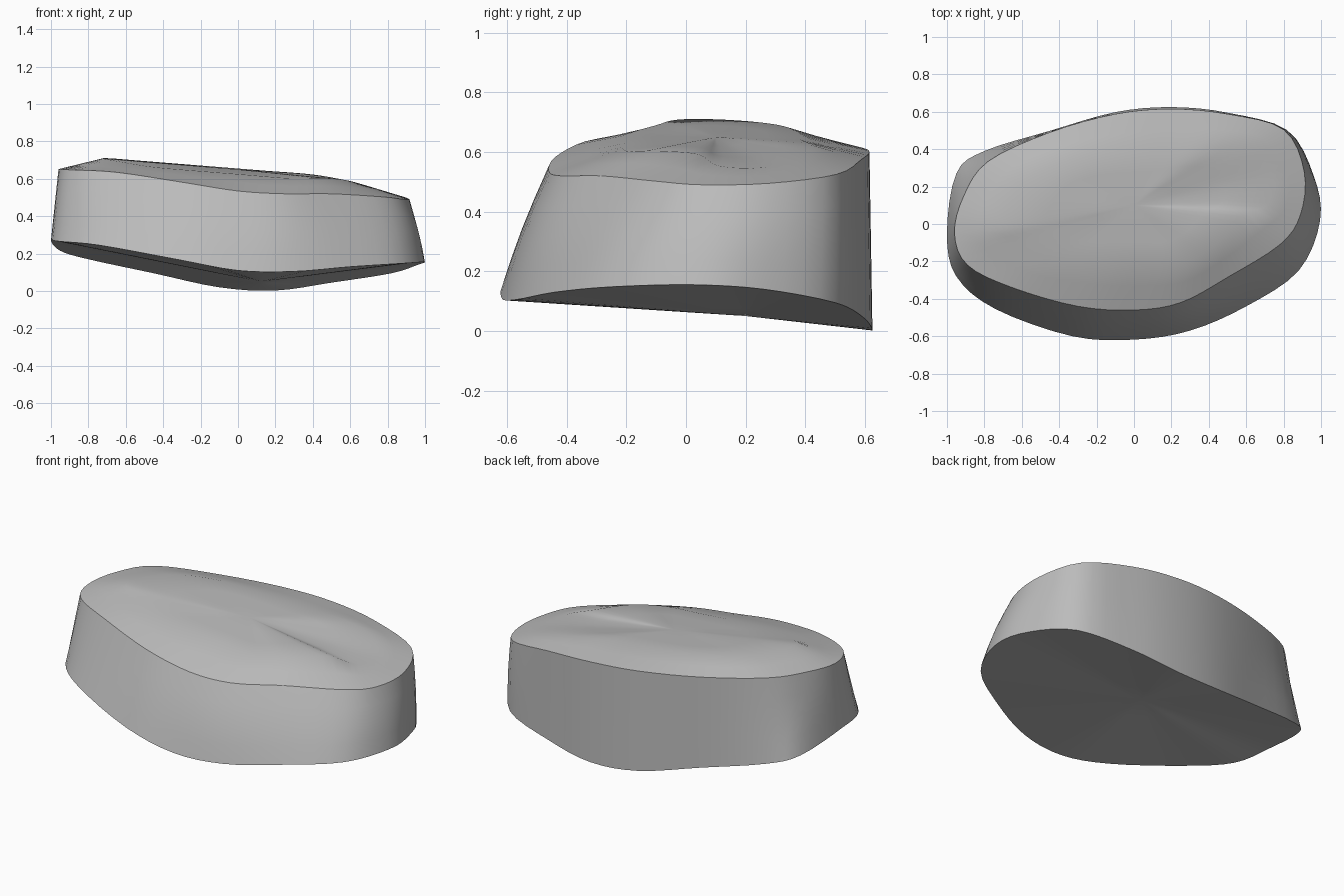
import bpy, bmesh, math
from mathutils import Vector

old = bpy.data.objects.get("Cube")
if old:
    bpy.data.objects.remove(old, do_unlink=True)

STEPS = 4  # smooth segments between neighbouring control points

# Matching control points around the three outlines
base_outline = [
    (-1, -.05, .27), (-.95, -.28, .265), (-.74, -.455, .245), (-.33, -.6, .17),
    (0, -.618, .11), (.3, -.57, .105), (.6, -.44, .13), (.88, -.25, .148),
    (.995, .02, .155), (.96, .26, .14), (.82, .5, .095), (.5, .595, .045),
    (.2, .625, .003), (-.1, .598, .02), (-.45, .498, .095), (-.8, .39, .17),
    (-.95, .27, .215)]
rim_outline = [
    (-.96, -.05, .65), (-.89, -.22, .648), (-.65, -.34, .635), (-.3, -.44, .582),
    (0, -.46, .535), (.25, -.42, .52), (.5, -.285, .52), (.78, -.11, .503),
    (.89, .05, .49), (.91, .28, .495), (.8, .505, .525), (.5, .588, .575),
    (.2, .615, .6), (-.1, .588, .615), (-.45, .49, .635), (-.78, .335, .66),
    (-.91, .15, .66)]
plateau_outline = [
    (-.72, -.03), (-.62, -.1), (-.45, -.19), (-.2, -.2), (.05, -.2), (.28, -.2),
    (.45, -.1), (.58, .04), (.72, .11), (.74, .26), (.6, .4), (.4, .42),
    (.15, .38), (-.1, .37), (-.35, .34), (-.55, .25), (-.68, .1)]


def plateau_height(x, y):
    """The plateau slopes down towards one end and towards the front."""
    return .655 - .08 * x - .2 * max(0, x - .5) + .15 * min(0, y)


def smooth_loop(points):
    """Closed Catmull-Rom curve through the control points."""
    pts = [Vector(p) for p in points]
    n = len(pts)
    loop = []
    for i in range(n):
        a, b, c, d = (pts[(i + k) % n] for k in (-1, 0, 1, 2))
        for s in range(STEPS):
            t = s / STEPS
            loop.append(b + (c - a) * t / 2
                        + (a * 2 - b * 5 + c * 4 - d) * t ** 2 / 2
                        + (b * 3 - a - c * 3 + d) * t ** 3 / 2)
    return loop


def blend(loop_a, loop_b, t, bulge=0):
    """Loop between two others, swollen towards the front and one end."""
    result = []
    for a, b in zip(loop_a, loop_b):
        p = a.lerp(b, t)
        out = Vector((p.x, p.y, 0)).normalized()
        result.append(p + out * bulge * max(0, out.x - out.y))
    return result


def shrink(loop, centre, t):
    return [p.lerp(centre, t) for p in loop]


base = smooth_loop(base_outline)
rim = smooth_loop(rim_outline)
plateau = smooth_loop([(x, y, plateau_height(x, y)) for x, y in plateau_outline])
base_centre = Vector((.12, .2, .05))
top_centre = Vector((0, .1, .65))

# Stack of loops from the underside, up the wall and over the top
loops = [shrink(base, base_centre, t) for t in (.75, .5, .25)]
loops.append(base)
loops += [blend(base, rim, t, .013 * math.sin(math.pi * t)) for t in (.25, .5, .75)]
loops.append(rim)
loops.append(blend(rim, plateau, .5))
loops.append(plateau)
loops += [shrink(plateau, top_centre, t) for t in (.35, .7)]

bm = bmesh.new()
rings = [[bm.verts.new(p) for p in loop] for loop in loops]
count = len(base)
for low, high in zip(rings, rings[1:]):
    for i in range(count):
        j = (i + 1) % count
        bm.faces.new((low[i], low[j], high[j], high[i]))
for ring, centre in ((rings[0], base_centre), (rings[-1], top_centre)):
    tip = bm.verts.new(centre)
    for i in range(count):
        bm.faces.new((ring[i], ring[(i + 1) % count], tip))
bmesh.ops.recalc_face_normals(bm, faces=bm.faces[:])

# Smooth shading with crisp upper and lower rims
for face in bm.faces:
    face.smooth = True
for ring in (rings[loops.index(base)], rings[loops.index(rim)]):
    for i in range(count):
        bm.edges.get((ring[i], ring[(i + 1) % count])).smooth = False

mesh = bpy.data.meshes.new("stone_body")
bm.to_mesh(mesh)
bm.free()
stone = bpy.data.objects.new("stone_body", mesh)
bpy.context.collection.objects.link(stone)

# Plain grey surface
grey = bpy.data.materials.new("stone_grey")
grey.use_nodes = True
colour = (.5, .5, .5, 1)
grey.diffuse_color = colour
grey.node_tree.nodes["Principled BSDF"].inputs["Base Color"].default_value = colour
mesh.materials.append(grey)
